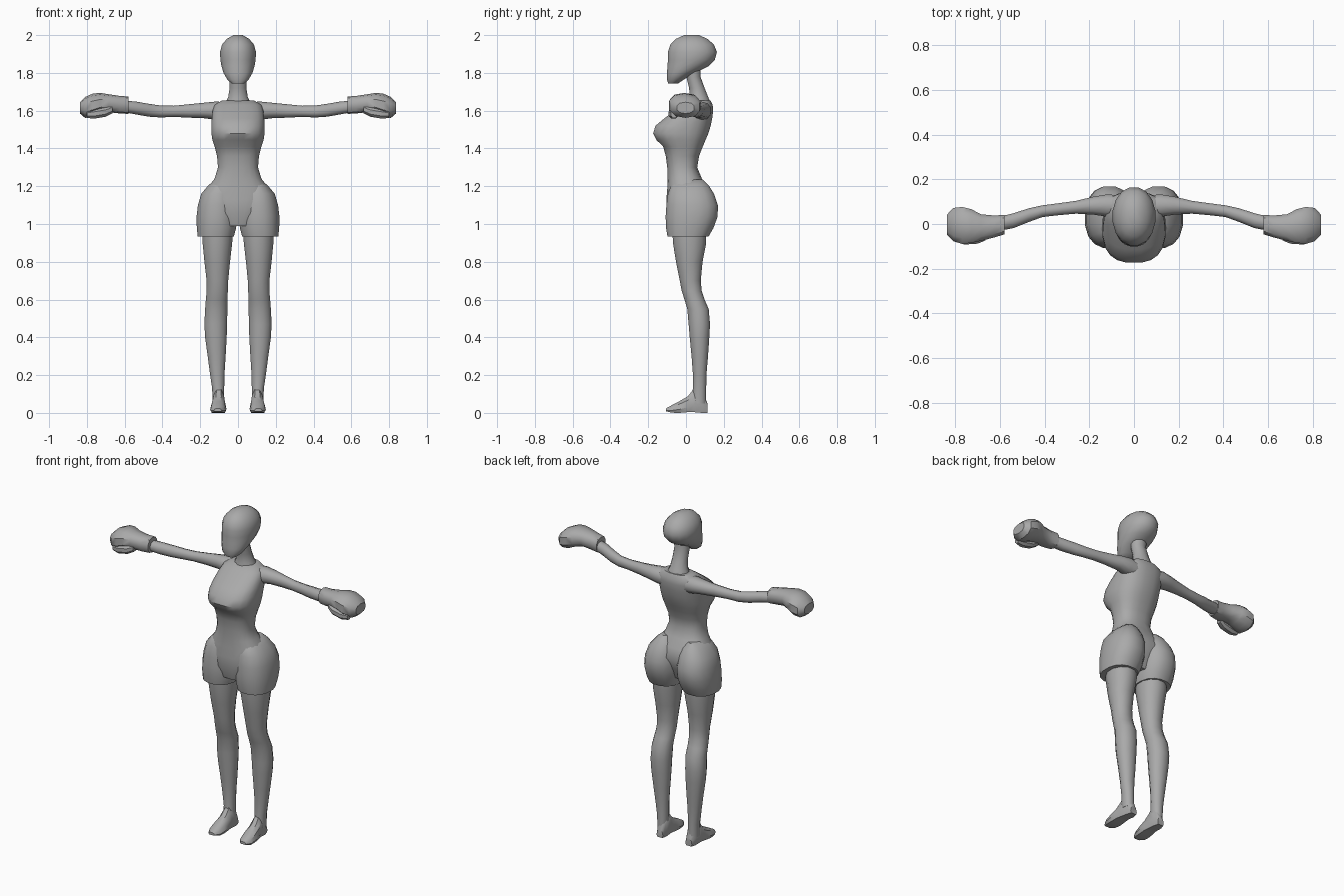
import bpy, bmesh, math
from mathutils import Vector

skin = bpy.data.materials.new("plain grey")
skin.diffuse_color = (0.4, 0.4, 0.4, 1)


def finish(name, bm, mirror=False, angle=40):
    bmesh.ops.recalc_face_normals(bm, faces=bm.faces)
    me = bpy.data.meshes.new(name)
    bm.to_mesh(me)
    bm.free()
    me.materials.append(skin)
    ob = bpy.data.objects.new(name, me)
    bpy.context.collection.objects.link(ob)
    bpy.context.view_layer.objects.active = ob
    ob.select_set(True)
    bpy.ops.object.shade_smooth_by_angle(angle=math.radians(angle))
    ob.select_set(False)
    if mirror:
        ob.modifiers.new("Mirror", 'MIRROR').use_mirror_merge = False
    return ob


def loft(name, axis, rings, sides=16, power=2.0, mirror=False, angle=40):
    """Skin rings (position, u0, u1, v0, v1) along z (u=x, v=y) or x (u=y, v=z)."""
    bm = bmesh.new()
    loops = []
    for p, u0, u1, v0, v1 in rings:
        loop = []
        for i in range(sides):
            a = 2 * math.pi * (i + 0.5) / sides
            c, s = math.cos(a), math.sin(a)
            u = (u0 + u1) / 2 + (u1 - u0) / 2 * math.copysign(abs(c) ** (2 / power), c)
            v = (v0 + v1) / 2 + (v1 - v0) / 2 * math.copysign(abs(s) ** (2 / power), s)
            loop.append(bm.verts.new((u, v, p) if axis == 'z' else (p, u, v)))
        loops.append(loop)
    for a, b in zip(loops, loops[1:]):
        for i in range(sides):
            j = (i + 1) % sides
            bm.faces.new((a[i], a[j], b[j], b[i]))
    bm.faces.new(loops[0])
    bm.faces.new(loops[-1])
    return finish(name, bm, mirror, angle)


def centred(rows):
    return [(z, -w, w, y0, y1) for z, w, y0, y1 in rows]


# Head with a flat face and pointed chin
loft("head", 'z', centred([
    (1.745, .035, -.095, -.04), (1.765, .058, -.102, -.01), (1.80, .078, -.102, .05),
    (1.835, .089, -.10, .12), (1.87, .095, -.098, .155), (1.91, .097, -.098, .166),
    (1.95, .086, -.085, .15), (1.98, .06, -.055, .115), (2.0, .025, -.01, .07)]), 16, 2.1)

# Neck leaning forward out of the upper back
loft("neck", 'z', centred([
    (1.58, .085, .0, .14), (1.64, .07, .01, .135), (1.67, .054, .018, .12),
    (1.72, .046, .015, .10), (1.78, .046, .0, .078), (1.84, .05, -.01, .08)]), 12)

# Torso: shoulders, chest, waist and belly
loft("torso", 'z', centred([
    (.99, .10, -.085, .08), (1.06, .15, -.105, .11), (1.13, .185, -.105, .135),
    (1.19, .165, -.10, .115), (1.24, .125, -.10, .085), (1.30, .107, -.10, .06),
    (1.36, .112, -.108, .07), (1.41, .125, -.122, .09), (1.445, .137, -.158, .105),
    (1.48, .142, -.175, .12), (1.52, .142, -.163, .132), (1.56, .14, -.115, .14),
    (1.60, .135, -.06, .145), (1.63, .125, -.015, .142), (1.655, .085, .02, .13)]), 20, 2.5)

# Shorts: rounded hip and buttock on each side, open step at the hem
loft("shorts", 'z', [
    (.935, .02, .215, -.10, .122), (.98, .008, .22, -.108, .148), (1.04, .003, .221, -.11, .17),
    (1.10, .004, .214, -.106, .171), (1.16, .012, .196, -.098, .15),
    (1.205, .03, .158, -.08, .122), (1.235, .06, .12, -.05, .09)], 16, 2.3, True)

# Thigh, knee, calf and ankle
loft("leg", 'z', [
    (.05, .073, .135, .03, .108), (.13, .072, .138, .035, .108), (.21, .07, .15, .035, .11),
    (.30, .064, .162, .028, .118), (.40, .058, .176, .018, .125), (.47, .056, .18, .012, .129),
    (.55, .054, .176, .005, .122), (.60, .054, .172, -.01, .10), (.645, .052, .168, -.024, .085),
    (.70, .05, .168, -.035, .08), (.80, .04, .18, -.055, .09), (.90, .028, .19, -.072, .11),
    (.97, .025, .19, -.075, .11)], 12, 2.1, True)

# Foot: side profile of (y, top height, half width), widened over the toes
bm = bmesh.new()
loops = []
for y, top, low, w in [(-.105, .028, .012, .02), (-.075, .045, .005, .04), (-.035, .066, .004, .043),
                       (.01, .092, .008, .04), (.04, .13, .008, .034), (.085, .13, .004, .032),
                       (.115, .05, .004, .022)]:
    x = .103 - .04 * y
    loops.append([bm.verts.new((x + dx * w, y, low + (top - low) * h)) for dx, h in
                  ((-.8, 0), (.8, 0), (1, .3), (.8, .75), (.35, 1), (-.35, 1), (-.8, .75), (-1, .3))])
for v in [v for loop in loops for v in loop]:
    v.co.z -= .004
for a, b in zip(loops, loops[1:]):
    for i in range(8):
        j = (i + 1) % 8
        bm.faces.new((a[i], a[j], b[j], b[i]))
bm.faces.new(loops[0])
bm.faces.new(loops[-1])
finish("foot", bm, True, 35)

# Arm sweeping gently forward towards the wrist
loft("arm", 'x', [
    (.05, .03, .13, 1.54, 1.645), (.12, .03, .135, 1.552, 1.648), (.18, .04, .125, 1.56, 1.642),
    (.26, .045, .105, 1.563, 1.634), (.34, .038, .094, 1.567, 1.626), (.41, .03, .085, 1.564, 1.627),
    (.47, .008, .072, 1.568, 1.636), (.54, -.02, .05, 1.58, 1.648),
    (.62, -.035, .03, 1.595, 1.655)], 10, 2.1, True)

# Glove: flared cuff ending in a closed fist
loft("glove", 'x', [
    (.58, -.048, .043, 1.583, 1.675), (.625, -.062, .04, 1.585, 1.678),
    (.685, -.078, .046, 1.592, 1.687), (.73, -.088, .07, 1.583, 1.694),
    (.77, -.093, .08, 1.565, 1.69), (.81, -.08, .075, 1.562, 1.672),
    (.837, -.05, .045, 1.585, 1.645)], 10, 2.4, True)

# Thumb folded under the front of the fist
loft("thumb", 'x', [
    (.665, -.075, -.03, 1.585, 1.63), (.70, -.09, -.035, 1.566, 1.62),
    (.76, -.094, -.04, 1.556, 1.61), (.80, -.08, -.045, 1.56, 1.60)], 8, 2.2, True)
